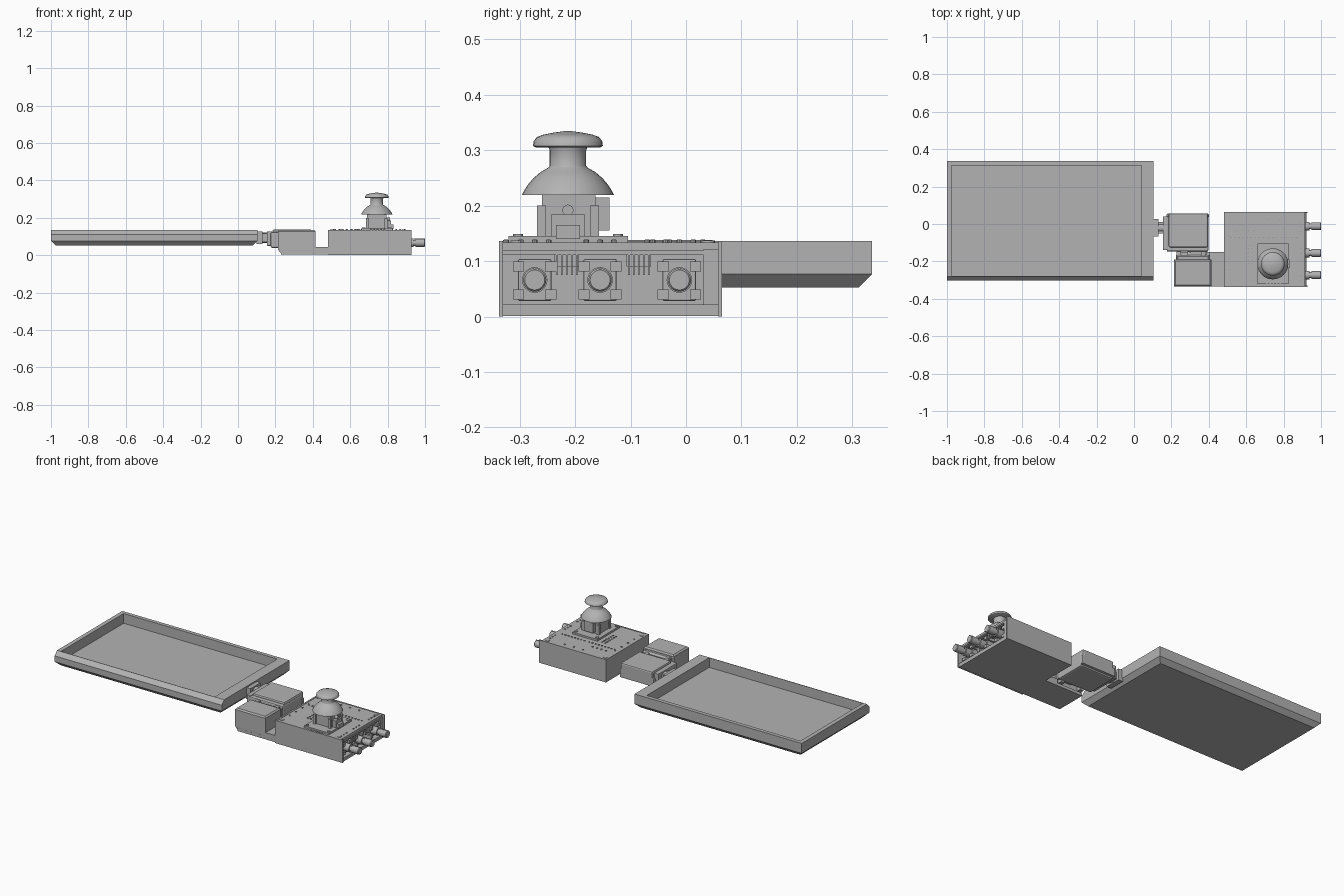
import bpy, bmesh, math
from mathutils import Matrix, Vector

cube = bpy.data.objects.get("Cube")
if cube:
    bpy.data.objects.remove(cube, do_unlink=True)

grey = bpy.data.materials.new("plain grey")
grey.use_nodes = True
COLOUR = (0.45, 0.45, 0.45, 1)
grey.diffuse_color = COLOUR
grey.node_tree.nodes["Principled BSDF"].inputs["Base Color"].default_value = COLOUR


def finish(name, bm, smooth=False):
    bmesh.ops.recalc_face_normals(bm, faces=bm.faces[:])
    me = bpy.data.meshes.new(name)
    bm.to_mesh(me)
    bm.free()
    ob = bpy.data.objects.new(name, me)
    bpy.context.collection.objects.link(ob)
    me.materials.append(grey)
    if smooth:
        bpy.ops.object.select_all(action='DESELECT')
        ob.select_set(True)
        bpy.context.view_layer.objects.active = ob
        bpy.ops.object.shade_smooth_by_angle(angle=math.radians(35))
    return ob


def box(name, x, y, z, bevel=0):
    """Box from (low, high) ranges on each axis."""
    bm = bmesh.new()
    size = Vector((x[1] - x[0], y[1] - y[0], z[1] - z[0]))
    mid = Vector((sum(x), sum(y), sum(z))) / 2
    bmesh.ops.create_cube(bm, size=1, matrix=Matrix.Translation(mid) @ Matrix.Diagonal((*size, 1)))
    ob = finish(name, bm)
    if bevel:
        mod = ob.modifiers.new("edge", 'BEVEL')
        mod.width, mod.segments = bevel, 2


def loft(name, loops):
    """Skin rectangular loops given as (x0, x1, y0, y1, z) and cap both ends."""
    bm = bmesh.new()
    rings = [[bm.verts.new(p) for p in ((a, c, z), (b, c, z), (b, d, z), (a, d, z))]
             for a, b, c, d, z in loops]
    for r, s in zip(rings, rings[1:]):
        for i in range(4):
            j = (i + 1) % 4
            bm.faces.new((r[i], r[j], s[j], s[i]))
    bm.faces.new(rings[0])
    bm.faces.new(rings[-1])
    finish(name, bm)


def turned(name, origin, profile, axis='Z', sides=32):
    """Surface of revolution from (radius, height) points, closed by caps."""
    bm = bmesh.new()
    rings = []
    for r, h in profile:
        ring = []
        for i in range(sides):
            t = math.tau * i / sides
            u, v = r * math.cos(t), r * math.sin(t)
            p = Vector((h, u, v)) if axis == 'X' else Vector((u, v, h))
            ring.append(bm.verts.new(Vector(origin) + p))
        rings.append(ring)
    for r, s in zip(rings, rings[1:]):
        for i in range(sides):
            j = (i + 1) % sides
            bm.faces.new((r[i], r[j], s[j], s[i]))
    bm.faces.new(rings[0])
    bm.faces.new(rings[-1])
    finish(name, bm, True)


# Tray with a chamfered underside, sloped front lip and sunken floor
X0, X1, Y0, Y1 = -1, 0.105, -0.303, 0.336
loft("tray", [
    (X0 + .025, X1 - .025, Y0 + .025, Y1 - .025, .052),
    (X0, X1, Y0, Y1, .077),
    (X0, X1, Y0, Y1, .112),
    (X0, X1, Y0 + .023, Y1, .136),
    (X0 + .025, .04, Y0 + .026, Y1 - .023, .136),
    (X0 + .025, .04, Y0 + .026, Y1 - .023, .078)])

# Stepped hinge between tray and rear motor
box("hinge_plate", (.1, .13), (-.068, .028), (.06, .128))
box("hinge_arm", (.12, .165), (-.05, .01), (.07, .115))
turned("hinge_axle", (.1, -.02, .093), [(.028, 0), (.028, .075)], 'X', 24)
box("hinge_collar", (.155, .182), (-.14, .04), (.05, .128), .004)

# Rear motor: main case, raised cover, side rail
box("rear_motor_case", (.175, .398), (-.148, .04), (.04, .125), .008)
box("rear_motor_cover", (.185, .395), (-.125, .055), (.06, .138), .008)
box("rear_motor_rail", (.175, .4), (.035, .055), (.05, .1), .004)

# Coupling between the two motors
for x in (.24, .37):
    box("coupling_bracket", (x - .012, x + .012), (-.2, -.14), (.03, .12))
turned("coupling_axle", (.285, -.168, .08), [(.025, 0), (.025, .05)], 'X', 24)
box("coupling_block", (.3, .39), (-.185, -.145), (.05, .11))

# Front motor on its low base
loft("front_motor_case", [
    (.235, .405, -.332, -.2, .003), (.213, .415, -.333, -.19, .03),
    (.213, .415, -.333, -.19, .128), (.221, .407, -.326, -.197, .136)])
loft("front_motor_shoulder", [
    (.225, .405, -.2, -.165, .02), (.225, .405, -.2, -.165, .115),
    (.235, .395, -.2, -.175, .125)])
box("base_plate", (.23, .485), (-.333, -.15), (.003, .02))
box("base_link", (.4, .485), (-.333, -.15), (.01, .043))

# Control box: open on its outer side
box("control_floor", (.482, .922), (-.333, .062), (.001, .022))
box("control_inner_wall", (.482, .492), (-.333, .062), (.01, .136))
box("control_front_wall", (.482, .927), (-.337, -.330), (0, .136))
box("control_back_wall", (.482, .927), (.058, .065), (0, .136))
box("control_back_post", (.89, .918), (.032, .06), (.015, .122))
box("circuit_board", (.486, .912), (-.331, .06), (.118, .134))
box("board_edge_rail", (.895, .918), (-.331, .06), (.111, .119))

# Three rotary knobs behind the opening
KNOBS = (-.273, -.155, -.012)
for y in KNOBS:
    box("knob_body", (.85, .9), (y - .03, y + .03), (.028, .104), .003)
    for s in (-1, 1):
        for z in (.04, .09):
            box("knob_tab", (.86, .915), (y + s * .029 - .01, y + s * .029 + .01),
                (z - .009, z + .009))
    turned("knob_shaft", (0, y, .066),
           [(.023, .89), (.023, .938), (.016, .938), (.016, .95),
            (.021, .95), (.021, .996), (.018, 1)], 'X', 24)
    box("knob_indicator", (.94, .999), (y - .002, y + .002), (.083, .0885))

# Header strips between knobs
for y in (-.215, -.085):
    box("pin_header", (.88, .908), (y - .022, y + .022), (.09, .113))
    for i in range(5):
        yy = y - .018 + i * .009
        box("header_pin", (.905, .916), (yy - .0015, yy + .0015), (.075, .115))


# Board pins in regular rows, plus corner screws
def pin_row(x, y, dx, dy, count):
    for i in range(count):
        turned("board_pin", (x + i * dx, y + i * dy, .132),
               [(.005, 0), (.005, .006), (.003, .007)], 'Z', 8)


pin_row(.52, -.07, .021, 0, 9)
pin_row(.72, -.07, .021, 0, 8)
pin_row(.61, -.21, 0, .02, 6)
pin_row(.63, -.21, 0, .02, 6)
pin_row(.55, -.03, .03, 0, 4)
pin_row(.71, -.325, .018, 0, 5)
pin_row(.51, -.24, 0, .06, 4)
pin_row(.66, .03, .06, 0, 3)
for y in KNOBS:
    pin_row(.89, y - .025, 0, .025, 3)
for x in (.505, .885):
    for y in (-.305, .04):
        turned("board_screw", (x, y, .13), [(.012, 0), (.012, .007)], 'Z', 16)

# Joystick: base plate, posts, gimbal housing and side sensors
JX, JY = .742, -.213
box("joystick_plate", (JX - .083, JX + .083), (JY - .107, JY + .108), (.134, .145))
box("joystick_housing", (JX - .052, JX + .052), (JY - .047, JY + .05), (.14, .222))
for sx in (-1, 1):
    for sy in (-1, 1):
        x, y = JX + sx * .05, JY + sy * .048
        box("housing_post", (x - .008, x + .008), (y - .008, y + .008), (.14, .2))
        turned("plate_screw", (JX + sx * .07, JY + sy * .09, .14),
               [(.009, 0), (.009, .009)], 'Z', 16)
box("side_sensor", (JX + .045, JX + .075), (JY - .03, JY + .03), (.14, .185))
box("rear_sensor", (JX - .03, JX + .03), (JY + .045, JY + .075), (.155, .215))
box("push_switch", (JX + .05, JX + .09), (JY - .022, JY + .022), (.14, .165))
turned("sensor_axle", (JX + .04, JY, .192), [(.01, 0), (.01, .03)], 'X', 16)

# Joystick dome, neck and thumb cap
turned("joystick_dome", (JX, JY, 0),
       [(.06, .222), (.083, .219), (.081, .224), (.073, .237), (.062, .25),
        (.049, .261), (.035, .269), (.033, .272), (.033, .3), (.036, .308)])
turned("thumb_cap", (JX, JY, 0),
       [(.058, .305), (.063, .308), (.062, .316), (.056, .324), (.045, .328),
        (.025, .332), (.004, .335)])
